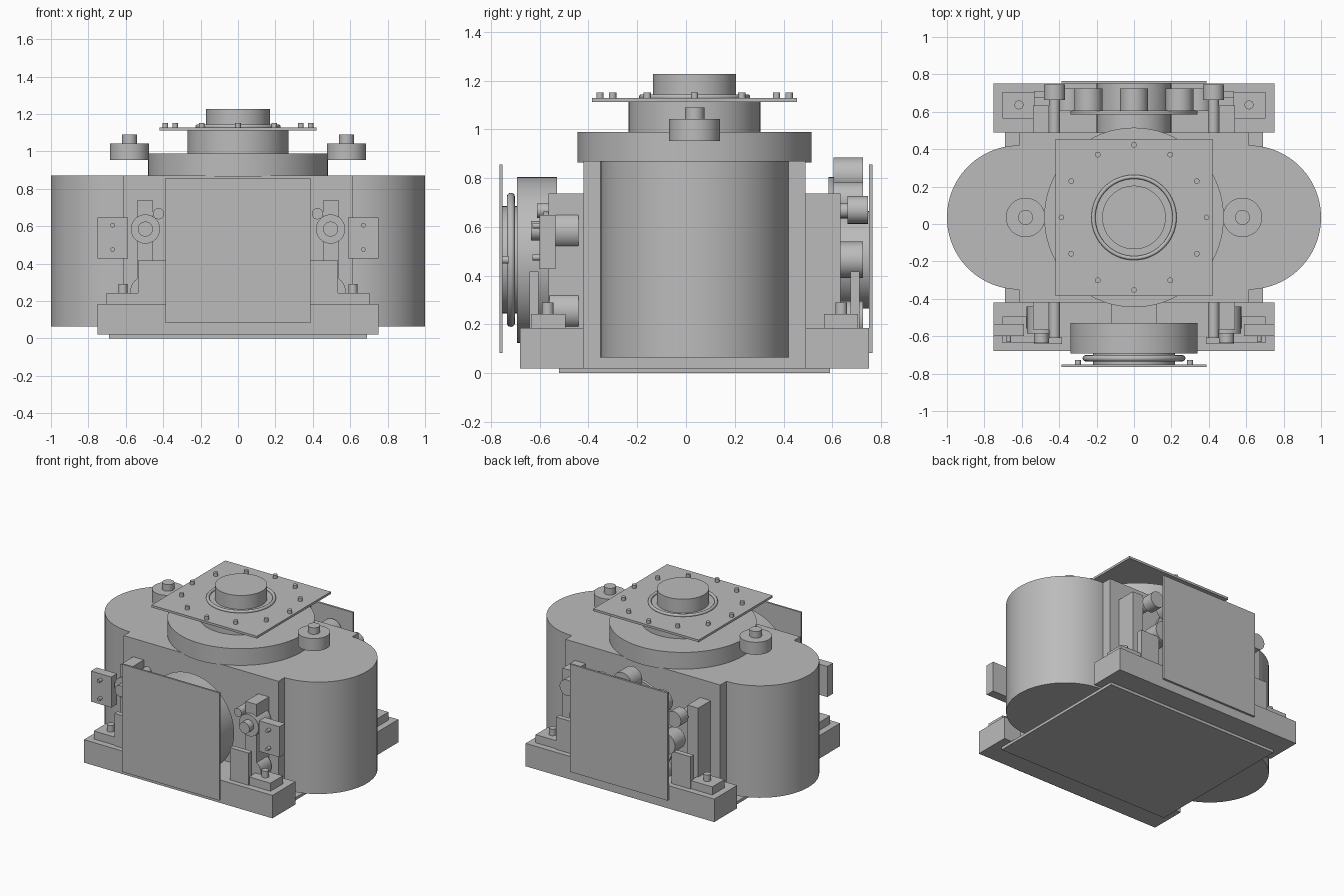
import bpy, math
from mathutils import Vector

old = bpy.data.objects.get("Cube")
if old:
    bpy.data.objects.remove(old, do_unlink=True)

metal = bpy.data.materials.new("plain grey metal")
metal.use_nodes = True
GREY = (0.5, 0.5, 0.5, 1)
metal.diffuse_color = GREY
metal.node_tree.nodes["Principled BSDF"].inputs["Base Color"].default_value = GREY

CY = 0.035   # centre line of the housing and tower
CZ = 0.465   # centre height of the front and rear flanges


def finish(name, smooth=False):
    ob = bpy.context.object
    ob.name = name
    ob.data.materials.append(metal)
    if smooth:
        bpy.ops.object.shade_smooth_by_angle(angle=math.radians(35))
    return ob


def box(name, x, y, z):
    """Box from three (low, high) ranges."""
    bpy.ops.mesh.primitive_cube_add(size=1)
    ob = finish(name)
    lo, hi = Vector((x[0], y[0], z[0])), Vector((x[1], y[1], z[1]))
    for v in ob.data.vertices:
        v.co = (lo + hi) / 2 + v.co * (hi - lo)
    return ob


def post(name, x, y, r, z0, z1, sides=64):
    """Upright cylinder."""
    bpy.ops.mesh.primitive_cylinder_add(vertices=sides, radius=r, depth=z1 - z0,
                                        location=(x, y, (z0 + z1) / 2))
    return finish(name, True)


def rod(name, x, z, r, y0, y1, sides=48):
    """Cylinder lying front to back."""
    bpy.ops.mesh.primitive_cylinder_add(vertices=sides, radius=r, depth=y1 - y0,
                                        location=(x, (y0 + y1) / 2, z),
                                        rotation=(math.pi / 2, 0, 0))
    return finish(name, True)


def ring(name, loc, major, minor, rot=(0, 0, 0)):
    bpy.ops.mesh.primitive_torus_add(major_segments=64, minor_segments=12, location=loc,
                                     rotation=rot, major_radius=major, minor_radius=minor)
    return finish(name, True)


# Base and housing
box("bottom_plate", (-0.69, 0.69), (-0.52, 0.59), (0, 0.02))
box("front_base", (-0.75, 0.75), (-0.68, -0.42), (0.02, 0.185))
box("rear_base", (-0.75, 0.75), (0.49, 0.75), (0.02, 0.185))
box("housing_core", (-0.615, 0.615), (-0.42, 0.49), (0.02, 0.87))

# Top tower
post("tower_disc", 0, CY, 0.48, 0.865, 0.99, 96)
post("tower_neck", 0, CY, 0.27, 0.98, 1.115)
box("top_plate", (-0.42, 0.42), (CY - 0.42, CY + 0.42), (1.112, 1.128))
post("tower_cap", 0, CY, 0.17, 1.12, 1.228)
ring("cap_ring", (0, CY, 1.133), 0.217, 0.011)
for i in range(12):
    a = math.tau * i / 12
    post("top_bolt", 0.388 * math.cos(a), CY + 0.388 * math.sin(a), 0.015, 1.12, 1.152, 16)

# Front flange and its cover panel
rod("front_flange", 0, CZ, 0.34, -0.693, -0.53, 96)
rod("front_neck", 0, CZ, 0.22, -0.755, -0.69)
ring("front_ring", (0, -0.718, CZ), 0.258, 0.017, (math.pi / 2, 0, 0))
box("front_mount", (-0.12, 0.12), (-0.54, -0.42), (0.185, 0.6))
box("front_panel", (-0.388, 0.388), (-0.765, -0.752), (0.083, 0.857))

# Rear flange with a circle of rollers and its cover panel
rod("rear_flange", 0, CZ, 0.34, 0.585, 0.607, 96)
rod("rear_hub", 0, CZ, 0.2, 0.49, 0.75)
for i in range(8):
    a = math.tau * i / 8
    rod("rear_roller", 0.345 * math.cos(a), CZ + 0.345 * math.sin(a), 0.075, 0.605, 0.725)
box("rear_panel", (-0.388, 0.388), (0.75, 0.765), (0.083, 0.857))


def span(s, a, b):
    """Range a..b on the right or left side."""
    return (min(s * a, s * b), max(s * a, s * b))


for s, side in ((1, "left"), (-1, "right")):
    # Rounded end of the housing
    post(side + "_housing_end", s * 0.615, CY, 0.385, 0.065, 0.87, 96)

    # Knob beside the tower
    post(side + "_knob", s * 0.58, CY, 0.105, 0.953, 1.043)
    post(side + "_knob_stem", s * 0.58, CY, 0.04, 1.04, 1.09, 32)

    # Feet, columns and guard plates at the front and rear
    for end, wall, d in (("front", -0.42, -1), ("rear", 0.49, 1)):
        def out(a, b):
            return (min(wall + d * a, wall + d * b), max(wall + d * a, wall + d * b))
        name = side + "_" + end
        box(name + "_foot", span(s, 0.53, 0.703), out(0.075, 0.215), (0.18, 0.243))
        post(name + "_foot_bolt", s * 0.615, wall + d * 0.147, 0.024, 0.24, 0.29, 24)
        box(name + "_column", span(s, 0.455, 0.54), out(0, 0.143), (0.18, 0.738))
        box(name + "_guard", span(s, 0.385, 0.535), out(0.185, 0.222), (0.18, 0.417))
        rod(name + "_guide_rod", s * 0.425, 0.667, 0.03, *out(0, 0.19), sides=32)

    # Front pivots and the floating side block
    rod(side + "_pivot", s * 0.495, 0.585, 0.078, -0.585, -0.44)
    rod(side + "_pivot_pin", s * 0.495, 0.585, 0.04, -0.635, -0.58, 32)
    rod(side + "_lower_pivot", s * 0.5, 0.255, 0.075, -0.56, -0.44)
    box(side + "_side_block", span(s, 0.588, 0.75), (-0.6, -0.535), (0.428, 0.648))
    for z in (0.475, 0.605):
        rod(side + "_block_bolt", s * 0.67, z, 0.012, -0.63, -0.6, 16)
    rod(side + "_front_bolt", s * 0.3, CZ, 0.016, -0.755, -0.728, 16)

    # Rear guide head
    rod(side + "_guide_head", s * 0.425, 0.67, 0.057, 0.662, 0.747)
